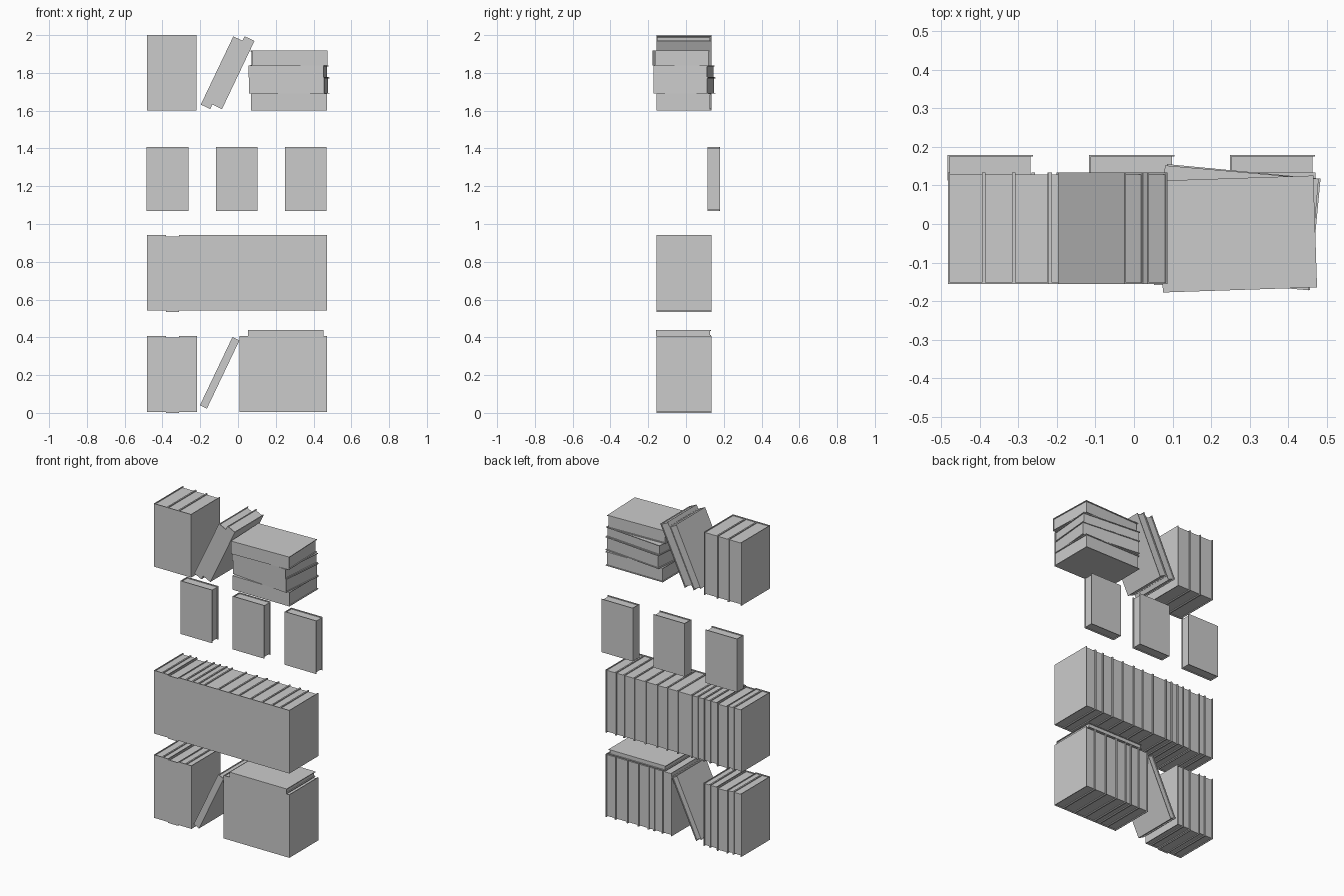
import bpy
from math import radians
from mathutils import Matrix, Vector

if "Cube" in bpy.data.objects:
    bpy.data.objects.remove(bpy.data.objects["Cube"])

COVER = 0.0045   # board thickness
LIP = 0.006      # how far the boards overhang the pages
DEPTH, HEIGHT = 0.29, 0.40
YC = -0.011      # depth centre of the shelved books


def box(lo, hi):
    (a, b, c), (d, e, f) = lo, hi
    verts = [(a, b, c), (d, b, c), (d, e, c), (a, e, c),
             (a, b, f), (d, b, f), (d, e, f), (a, e, f)]
    faces = [(3, 2, 1, 0), (4, 5, 6, 7), (0, 1, 5, 4),
             (1, 2, 6, 5), (2, 3, 7, 6), (3, 0, 4, 7)]
    return verts, faces


def book(name, loc, thick, ry=0, rz=0, depth=DEPTH, height=HEIGHT):
    """Local axes: thickness x, spine at -y, height z, origin at the centre."""
    x, y, z = thick / 2, depth / 2, height / 2
    # wrap-around cover: U profile extruded along the height
    prof = [(-x, -y), (x, -y), (x, y), (x - COVER, y), (x - COVER, -y + COVER),
            (-x + COVER, -y + COVER), (-x + COVER, y), (-x, y)]
    verts = [(px, py, s * z) for s in (-1, 1) for px, py in prof]
    n = len(prof)
    faces = [(i, (i + 1) % n, (i + 1) % n + n, i + n) for i in range(n)]
    for quad in ((0, 1, 4, 5), (1, 2, 3, 4), (0, 5, 6, 7)):
        faces.append(quad[::-1])
        faces.append(tuple(i + n for i in quad))
    # recessed page block
    pv, pf = box((-x + COVER, -y + COVER, -z + LIP), (x - COVER, y - LIP, z - LIP))
    faces += [tuple(i + len(verts) for i in f) for f in pf]
    verts += pv
    mesh = bpy.data.meshes.new(name)
    mesh.from_pydata(verts, [], faces)
    ob = bpy.data.objects.new(name, mesh)
    ob.matrix_world = (Matrix.Translation(Vector(loc))
                       @ Matrix.Rotation(radians(rz), 4, 'Z')
                       @ Matrix.Rotation(radians(ry), 4, 'Y'))
    bpy.context.collection.objects.link(ob)


def row(name, edges, z0, low=()):
    """Upright books standing between successive x positions."""
    for i, (a, b) in enumerate(zip(edges, edges[1:])):
        z = z0 - (0.006 if i in low else 0)
        book(f"{name}_{i + 1}", ((a + b) / 2, YC, z + HEIGHT / 2), b - a)


# bottom shelf
row("bottom_left_book", [-0.482, -0.425, -0.382, -0.312, -0.261, -0.217], 0.006, {2})
row("bottom_right_book", [0.008, 0.074, 0.132, 0.172, 0.243, 0.32, 0.404, 0.47], 0.006)
book("bottom_leaning_book", (-0.097, YC, 0.212), 0.041, ry=25.5)
book("bottom_lying_book", (0.252, YC - 0.002, 0.423), 0.032, ry=90)

# second shelf, full row
row("second_shelf_book", [-0.482, -0.425, -0.382, -0.312, -0.261, -0.217, -0.172, -0.132,
                          -0.034, 0.042, 0.111, 0.193, 0.272, 0.343, 0.401, 0.47], 0.541, {2})

# third shelf, books displayed face-on at the back
for i, x in enumerate((-0.373, -0.006, 0.359)):
    book(f"display_book_{i + 1}", (x, 0.146, 1.238), 0.066, rz=-90, depth=0.221, height=0.337)

# top shelf
row("top_left_book", [-0.482, -0.39, -0.312, -0.22], 1.6)
book("top_leaning_book_1", (-0.086, YC, 1.801), 0.055, ry=25.5)
book("top_leaning_book_2", (-0.025, YC, 1.801), 0.058, ry=25.5)
levels = [1.601, 1.69, 1.775, 1.838, 1.919]
poses = [(0.27, YC, 0), (0.271, -0.008, -5.4), (0.267, -0.01, -5), (0.27, -0.026, 1.9)]
for i, (x, y, turn) in enumerate(poses):
    a, b = levels[i], levels[i + 1]
    book(f"stacked_book_{i + 1}", (x, y, (a + b) / 2), b - a, ry=90, rz=turn)
